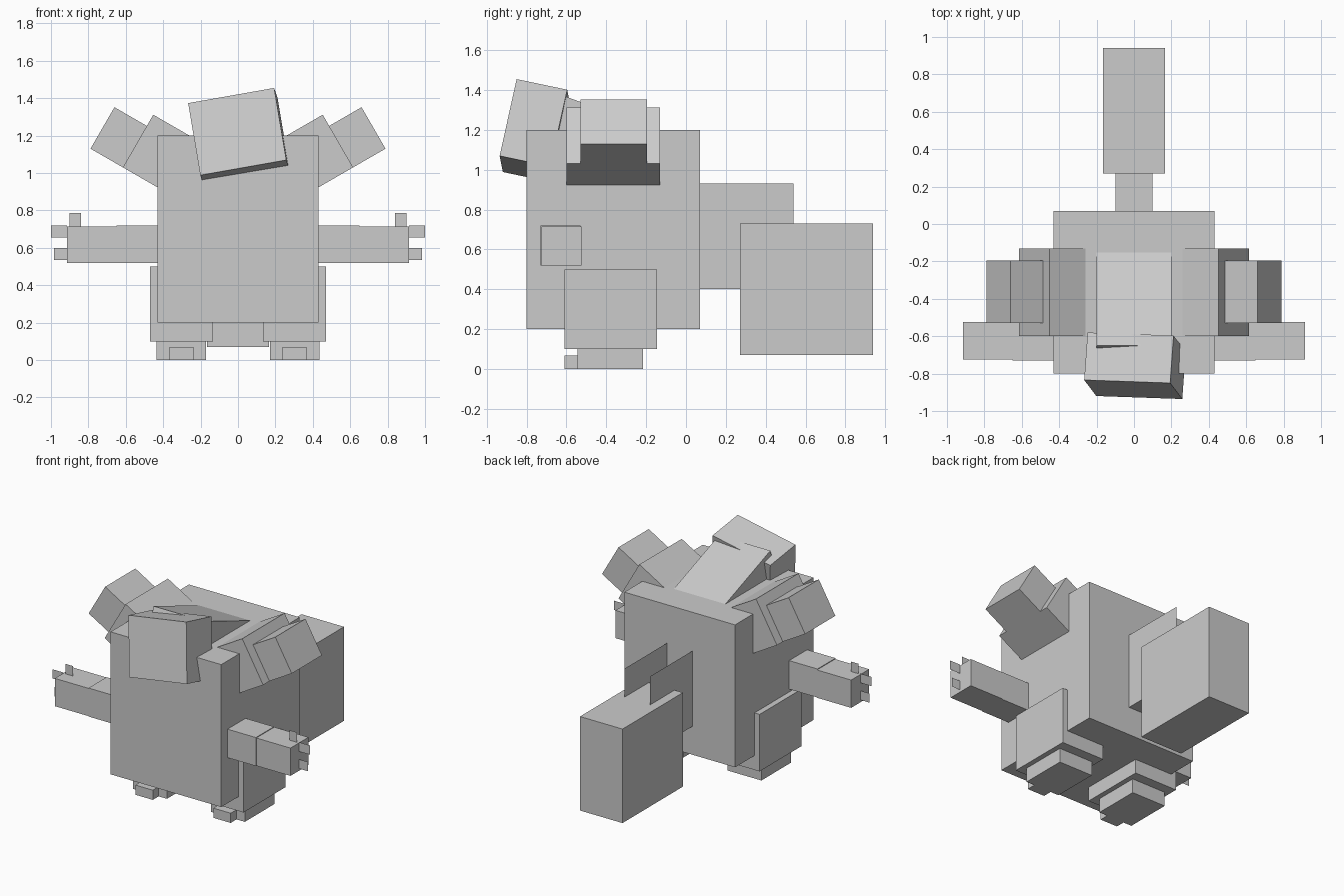
import bpy, bmesh
from math import radians
from mathutils import Euler, Matrix

old = bpy.data.objects.get("Cube")
if old:
    bpy.data.objects.remove(old, do_unlink=True)

COLOUR = (0.6, 0.6, 0.6, 1)
grey = bpy.data.materials.new("plain grey")
grey.use_nodes = True
grey.diffuse_color = COLOUR
grey.node_tree.nodes["Principled BSDF"].inputs["Base Color"].default_value = COLOUR


def box(name, centre, size, turn=(0, 0, 0), keep=None):
    """Box from centre, size and turn in degrees; keep picks faces by normal."""
    bm = bmesh.new()
    bmesh.ops.create_cube(bm, size=1)
    bm.normal_update()
    if keep:
        drop = [f for f in bm.faces if not keep(f.normal)]
        bmesh.ops.delete(bm, geom=drop, context='FACES')
    bmesh.ops.scale(bm, vec=size, verts=bm.verts)
    mesh = bpy.data.meshes.new(name)
    bm.to_mesh(mesh)
    bm.free()
    mesh.materials.append(grey)
    obj = bpy.data.objects.new(name, mesh)
    obj.location = centre
    obj.rotation_euler = [radians(a) for a in turn]
    bpy.context.collection.objects.link(obj)
    return obj


def span(name, x, y, z, keep=None):
    """Upright box from its x, y and z ranges."""
    return box(name, [(a + b) / 2 for a, b in (x, y, z)],
               [b - a for a, b in (x, y, z)], keep=keep)


def plate(name, x, y, z):
    """Flat upright card facing the front."""
    return span(name, x, (y, y), z, keep=lambda n: n.y < -0.5)


# Body, head and sloping neck
span("body", (-0.43, 0.43), (-0.80, 0.07), (0.20, 1.20))
box("head", (0.005, -0.758, 1.195), (0.467, 0.26, 0.40), (-12, -10, -2))
box("neck", (0, -0.397, 1.131), (0.40, 0.65, 0.30), (-20.3, 0, 0))

# Tail: open channel (two sides and a floor) leading to a solid block
span("tail_base", (-0.10, 0.10), (0.07, 0.54), (0.40, 0.93),
     keep=lambda n: abs(n.x) > 0.5 or n.z < -0.5)
span("tail_end", (-0.165, 0.165), (0.27, 0.94), (0.07, 0.73))

for side, s in (("left", 1), ("right", -1)):
    def mx(a, b):
        return tuple(sorted((s * a, s * b)))

    # Tilted shoulder blocks
    box(side + "_shoulder_inner", (s * 0.361, -0.365, 1.071),
        (0.40, 0.47, 0.325), (0, -30 * s, 0))
    box(side + "_shoulder_outer", (s * 0.638, -0.3625, 1.191),
        (0.20, 0.335, 0.256), (0, -30 * s, 0))

    # Arm with flat fingers
    span(side + "_upper_arm", mx(0.40, 0.65), (-0.73, -0.53), (0.52, 0.72))
    span(side + "_forearm", mx(0.65, 0.915), (-0.725, -0.525), (0.52, 0.715))
    plate(side + "_upper_finger", mx(0.915, 1.0), -0.63, (0.655, 0.72))
    plate(side + "_lower_finger", mx(0.915, 0.985), -0.63, (0.535, 0.60))
    plate(side + "_thumb", mx(0.84, 0.90), -0.63, (0.715, 0.785))

    # Leg, foot and toe
    span(side + "_leg", mx(0.135, 0.47), (-0.61, -0.145), (0.10, 0.50))
    span(side + "_foot", mx(0.17, 0.435), (-0.545, -0.215), (0.0, 0.10))
    span(side + "_toe", mx(0.235, 0.37), (-0.61, -0.545), (0.0, 0.068))
